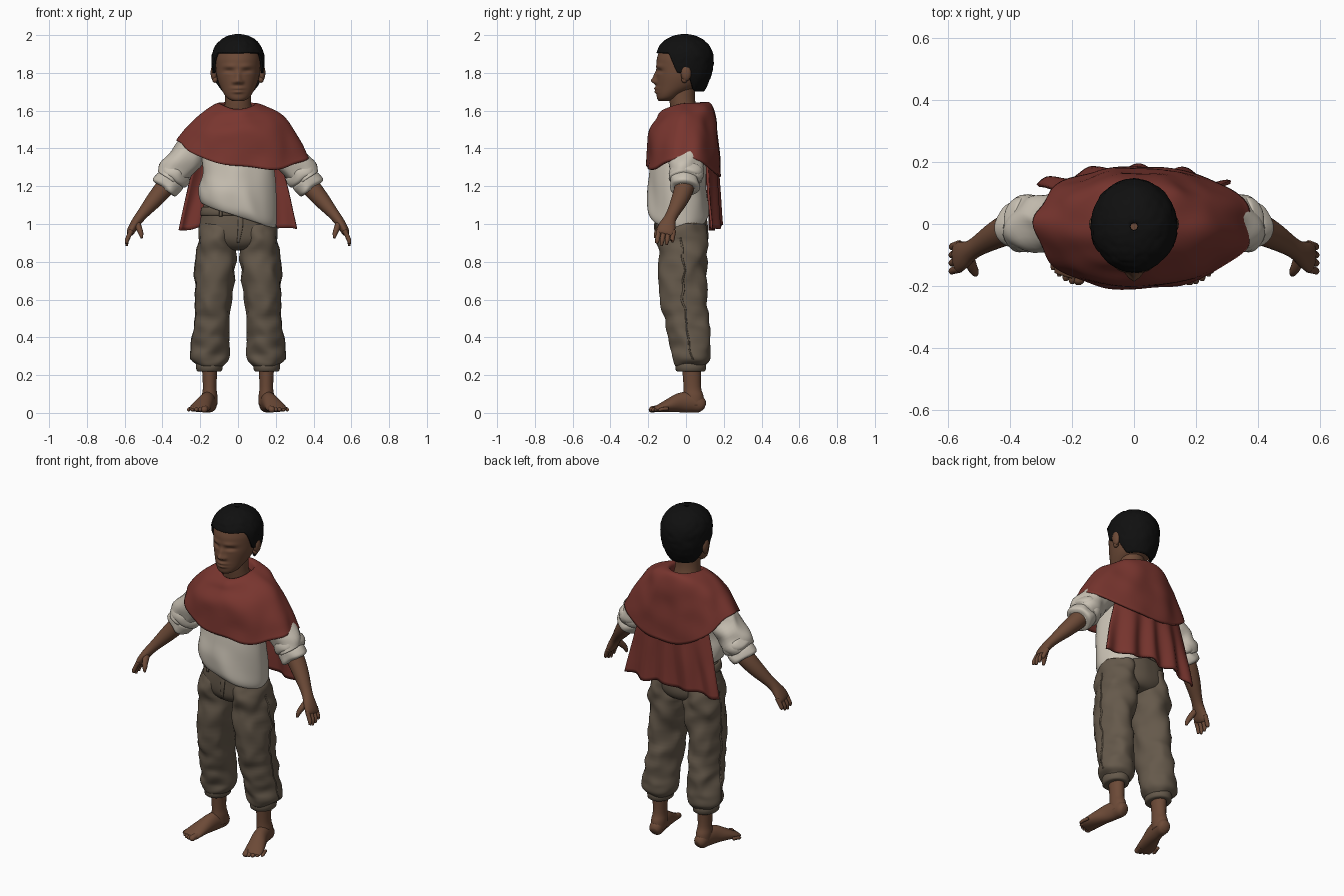
import bpy, bmesh, math
from math import sin, cos, pi, exp
from mathutils import Vector, noise

cube = bpy.data.objects.get("Cube")
if cube:
    bpy.data.objects.remove(cube, do_unlink=True)


def material(name, rgb):
    m = bpy.data.materials.new(name)
    m.use_nodes = True
    m.diffuse_color = (*rgb, 1)
    bsdf = next(n for n in m.node_tree.nodes if n.type == 'BSDF_PRINCIPLED')
    bsdf.inputs["Base Color"].default_value = (*rgb, 1)
    bsdf.inputs["Roughness"].default_value = 0.9
    return m


SKIN = material("brown skin", (0.15, 0.068, 0.038))
HAIR = material("black hair", (0.005, 0.005, 0.005))
RED = material("red cloth", (0.19, 0.036, 0.028))
LINEN = material("cream linen", (0.58, 0.53, 0.45))
TROUSER = material("olive brown cloth", (0.13, 0.10, 0.07))


def spline(rows, k):
    """Densify rows of numbers with a Catmull-Rom spline."""
    out, last = [], len(rows) - 1
    for i in range(last):
        a, b, c, d = rows[max(i - 1, 0)], rows[i], rows[i + 1], rows[min(i + 2, last)]
        for j in range(k):
            t = j / k
            out.append([0.5 * (2 * q + (r - p) * t + (2 * p - 5 * q + 4 * r - s) * t * t
                        + (3 * q - p - 3 * r + s) * t ** 3) for p, q, r, s in zip(a, b, c, d)])
    return out + [list(rows[-1])]


def skin_rings(name, rings, mat, closed=True, caps=True, thick=0, deform=None, side=1):
    """Join rows of points into a smooth surface."""
    bm = bmesh.new()
    grid = []
    for ring in rings:
        pts = [deform(Vector(p)) if deform else Vector(p) for p in ring]
        grid.append([bm.verts.new((p.x * side, p.y, p.z)) for p in pts])
    n = len(grid[0])
    for a, b in zip(grid, grid[1:]):
        for i in range(n if closed else n - 1):
            j = (i + 1) % n
            bm.faces.new((a[i], a[j], b[j], b[i]))
    if caps:
        bm.faces.new(grid[0])
        bm.faces.new(grid[-1])
    bmesh.ops.recalc_face_normals(bm, faces=bm.faces)
    me = bpy.data.meshes.new(name)
    bm.to_mesh(me)
    bm.free()
    me.materials.append(mat)
    me.shade_smooth()
    ob = bpy.data.objects.new(name, me)
    bpy.context.collection.objects.link(ob)
    if thick:
        s = ob.modifiers.new("thickness", 'SOLIDIFY')
        s.thickness, s.offset = thick, 0
    return ob


def stack(name, rows, mat, n=32, k=4, **kw):
    """Horizontal oval sections: z, x, y, half width, half depth."""
    rings = [[(x + a * cos(2 * pi * i / n), y + b * sin(2 * pi * i / n), z) for i in range(n)]
             for z, x, y, a, b in spline(rows, k)]
    return skin_rings(name, rings, mat, **kw)


def tube(name, rows, mat, ref=(0, 1, 0), n=20, k=4, **kw):
    """Oval sections square to a path: x, y, z, radius across, radius along ref."""
    rows = spline(rows, k)
    c = [Vector(r[:3]) for r in rows]
    rings = []
    for i, r in enumerate(rows):
        t = (c[min(i + 1, len(c) - 1)] - c[max(i - 1, 0)]).normalized()
        v = Vector(ref)
        v = (v - t * v.dot(t)).normalized()
        u = t.cross(v)
        rings.append([c[i] + u * r[3] * cos(2 * pi * j / n) + v * r[4] * sin(2 * pi * j / n)
                      for j in range(n)])
    return skin_rings(name, rings, mat, **kw)


def blob(name, loc, size, mat, side=1):
    x, y, z = loc
    rows = [(z - size[2] * cos(a), x, y, size[0] * sin(a), size[1] * sin(a))
            for a in [0.1 + (pi - 0.2) * i / 10 for i in range(11)]]
    return stack(name, rows, mat, n=16, k=1, side=side)


def crumple(amp, freq, squash=1.0):
    def f(p):
        q = Vector((p.x, p.y, p.z * squash)) * freq
        d = noise.noise_vector(q)
        return p + Vector((d.x, d.y, d.z * 0.4)) * amp
    return f


def bump(a, b):
    return exp(-a * a - b * b)


# Head with brow, eye sockets, nose and lips
def face(p):
    if p.y < -0.04:
        x, z = abs(p.x), p.z
        p.y += 0.013 * bump((x - 0.047) / 0.026, (z - 1.808) / 0.014)
        p.y -= 0.006 * bump((x - 0.047) / 0.022, (z - 1.797) / 0.009)
        p.y -= 0.007 * bump((x - 0.045) / 0.035, (z - 1.835) / 0.012)
        p.y -= 0.026 * bump(x / 0.017, (z - 1.757) / 0.016)
        p.y -= 0.014 * bump(x / 0.013, (z - 1.785) / 0.022)
        p.y -= 0.012 * bump((x - 0.02) / 0.010, (z - 1.751) / 0.010)
        p.y -= 0.013 * bump(x / 0.03, (z - 1.718) / 0.008)
        p.y -= 0.012 * bump(x / 0.027, (z - 1.699) / 0.008)
    return p


stack("head", [(1.652, 0, -.115, .03, .03), (1.665, 0, -.1, .055, .053), (1.69, 0, -.08, .075, .076),
               (1.73, 0, -.045, .096, .112), (1.78, 0, -.025, .112, .132), (1.83, 0, -.015, .118, .141),
               (1.88, 0, -.01, .119, .143), (1.93, 0, -.005, .105, .125), (1.97, 0, 0, .06, .07)],
      SKIN, n=80, k=8, deform=face)
stack("neck", [(1.5, 0, .01, .1, .075), (1.6, 0, -.01, .075, .07), (1.66, 0, -.02, .069, .068),
               (1.75, 0, -.02, .07, .07)], SKIN)
for s, tag in ((1, "left"), (-1, "right")):
    blob(tag + "_ear", (.127, .0, 1.8), (.018, .028, .044), SKIN, s)
    blob(tag + "_ear_lobe", (.122, -.008, 1.765), (.014, .017, .018), SKIN, s)

# Hair cap, its lower edge set by direction
hair_rows = spline([(2.0, .012, .012), (1.988, .06, .065), (1.955, .104, .115), (1.91, .129, .142),
                    (1.86, .134, .148), (1.8, .129, .14), (1.75, .115, .122), (1.7, .085, .095)], 6)
N = 72
hair = []
for t in range(30):
    ring = []
    for i in range(N):
        a = 2 * pi * i / N
        back = sin(a)
        edge = 1.905 if back < -.55 else 1.905 - .105 * min(1, (back + .55) / .3)
        if back > -.05:
            edge = 1.84 - .135 * min(1, (back + .05) / .5)
        z = 2.0 - (2.0 - edge) * (t / 29) ** 1.4
        lo = next((r for r in hair_rows if r[0] <= z), hair_rows[-1])
        hi = hair_rows[max(hair_rows.index(lo) - 1, 0)]
        f = min(1, (hi[0] - z) / max(hi[0] - lo[0], 1e-6))
        rx, ry = (hi[m] + (lo[m] - hi[m]) * f for m in (1, 2))
        ring.append((rx * cos(a), -.008 + ry * back, z))
    hair.append(ring)
skin_rings("hair", hair, HAIR, thick=.012, caps=False, deform=crumple(.004, 45))


# Shirt with a slanted, bloused hem
def slant(p):
    p = crumple(.013, 9, .7)(p)
    w = max(0, min(1, (1.3 - p.z) / .2))
    p.z -= w * .35 * p.x
    return p


stack("shirt", [(1.05, 0, -.03, .17, .13), (1.04, 0, -.035, .192, .148), (1.075, 0, -.04, .204, .162),
                (1.14, 0, -.045, .203, .158), (1.22, 0, -.045, .195, .15), (1.32, 0, -.035, .192, .148),
                (1.42, 0, -.015, .195, .135), (1.5, 0, 0, .17, .11), (1.57, 0, .01, .1, .08)],
      LINEN, n=64, k=6, deform=slant)

# Trouser seat, waistband and fly
stack("trouser_seat", [(1.12, 0, -.03, .175, .115), (1.05, 0, -.025, .193, .13), (.97, 0, -.02, .205, .138),
                       (.91, 0, -.018, .198, .132), (.87, 0, -.01, .13, .1), (.86, 0, -.01, .05, .05)],
      TROUSER, n=48, deform=crumple(.008, 10))
stack("waistband", [(1.045, 0, -.027, .193, .13), (1.05, 0, -.027, .2, .139), (1.085, 0, -.027, .194, .135),
                    (1.09, 0, -.027, .185, .125)], TROUSER, n=48, k=2)
tube("fly", [(.012, -.157, 1.05, .013, .005), (.012, -.164, .98, .013, .005), (0, -.152, .9, .006, .005)], TROUSER)

for s, tag in ((1, "left"), (-1, "right")):
    # Trouser leg, ankle band, side seam and belt loops
    leg = [(1.0, .105, -.02, .085, .12), (.93, .11, -.02, .099, .134), (.8, .117, -.017, .108, .129),
           (.6, .13, -.014, .093, .124), (.45, .142, .008, .092, .118), (.34, .15, .028, .096, .103),
           (.285, .152, .032, .094, .099), (.255, .152, .026, .072, .083), (.245, .152, .025, .06, .07)]
    stack(tag + "_trouser_leg", leg, TROUSER, n=48, k=8, deform=crumple(.017, 11, 1.3), side=s)
    stack(tag + "_ankle_band", [(.275, .152, .025, .06, .07), (.265, .152, .025, .07, .081),
                                (.225, .152, .025, .068, .079), (.218, .152, .025, .055, .065)],
          TROUSER, k=2, side=s)
    tube(tag + "_side_seam", [(x + a - .001, y, z, .005, .005) for z, x, y, a, b in leg[1:7]],
         TROUSER, n=8, k=8, deform=crumple(.017, 11, 1.3), side=s)
    tube(tag + "_belt_loop", [(.09, -.156, 1.095, .005, .009), (.092, -.16, 1.04, .005, .009)],
         TROUSER, ref=(1, 0, 0), n=8, side=s)

    # Bare foot turned outward, with toes
    stack(tag + "_ankle", [(.04, .15, .045, .04, .052), (.09, .15, .04, .041, .053), (.14, .15, .033, .036, .046),
                           (.26, .15, .03, .042, .052)], SKIN, n=24, side=s)
    tube(tag + "_foot", [(.145, .098, .035, .02, .022), (.148, .08, .042, .041, .036), (.155, .03, .056, .054, .039),
                         (.168, -.03, .054, .052, .042), (.188, -.09, .039, .036, .05),
                         (.203, -.14, .025, .022, .054), (.212, -.17, .018, .013, .047)],
         SKIN, ref=(1, 0, 0), side=s)
    for i in range(5):
        r = .017 if i == 0 else .0125 - .0008 * i
        x, y = .176 + .0205 * i, -.172 + .003 * i * i
        tube(f"{tag}_toe_{i + 1}", [(x - .008, y + .03, .023, r, r), (x, y, .02, r, r),
                                    (x + .003, y - .014, .016, r * .9, r), (x + .004, y - .024, .014, r * .4, r * .5)],
             SKIN, ref=(1, 0, 0), n=12, side=s)

    # Sleeve with a rolled cuff
    tube(tag + "_sleeve", [(.13, .0, 1.48, .07, .08), (.2, .0, 1.43, .085, .09), (.27, .0, 1.36, .086, .09),
                           (.33, .0, 1.285, .088, .09), (.365, -.005, 1.235, .075, .08)],
         LINEN, n=32, k=6, deform=crumple(.018, 13), side=s)
    for name, x, z, y, r in (("upper_roll", .343, 1.262, .0, .088), ("lower_roll", .372, 1.212, -.005, .08)):
        d = Vector((.56, -.08, -.82)) * .027
        rows = [(x + d.x * q, y + d.y * q, z + d.z * q, r * w, r * w * 1.03)
                for q, w in ((-1.2, .8), (-.9, .95), (0, 1.0), (.9, .95), (1.2, .72), (.7, .55))]
        tube(f"{tag}_cuff_{name}", rows, LINEN, n=32, deform=crumple(.016, 14), side=s)

    # Forearm, palm, fingers and thumb
    tube(tag + "_forearm", [(.34, .0, 1.25, .05, .052), (.39, -.01, 1.19, .05, .052), (.445, -.035, 1.125, .043, .045),
                            (.5, -.068, 1.06, .031, .034), (.528, -.086, 1.025, .027, .034),
                            (.552, -.1, .99, .024, .045), (.568, -.108, .96, .021, .05),
                            (.575, -.112, .945, .014, .044)], SKIN, side=s)
    for i in range(4):
        y, tip = -.148 + .026 * i, (.897, .885, .89, .91)[i]
        tube(f"{tag}_finger_{i + 1}", [(.564, y + .004, .965, .013, .014), (.578, y, .937, .012, .0125),
                                       (.588, y - .004, .912, .011, .0115), (.589, y - .008, tip, .006, .007)],
             SKIN, n=12, side=s)
    tube(tag + "_thumb", [(.535, -.105, 1.005, .018, .02), (.523, -.138, .975, .016, .018),
                          (.514, -.155, .95, .013, .014), (.51, -.163, .925, .006, .007)], SKIN, n=12, side=s)

# Shawl: radius and height down each side, blended around the body
STEPS = 8
side_l, side_r, front, back = (spline(r, STEPS) for r in (
    [(.088, 1.59), (.1, 1.635), (.2, 1.59), (.298, 1.49), (.378, 1.35)],
    [(.088, 1.59), (.1, 1.635), (.195, 1.575), (.262, 1.51), (.315, 1.44)],
    [(.09, 1.56), (.105, 1.605), (.15, 1.56), (.195, 1.475), (.207, 1.315)],
    [(.085, 1.6), (.105, 1.64), (.14, 1.61), (.168, 1.45), (.185, 1.25)]))
shawl = []
for i in range(len(front)):
    t = i / (len(front) - 1)
    ring = []
    for j in range(96):
        a = 2 * pi * j / 96
        c, s = cos(a), sin(a)
        rx, zx = (side_l if c > 0 else side_r)[i]
        ry, zy = (back if s > 0 else front)[i]
        w = abs(c) ** 2.5
        fold = 1 + .022 * t * sin(9 * a + 5 * t)
        if s < 0:
            fold += .05 * s * s * sin(t * 20 + 2.5 * c) * (1 - t)
        z = zx * w + zy * (1 - w) - .035 * t ** 3 * bump((a - 5.3) / .45, 0)
        ring.append((rx * c * fold, ry * s * fold, z))
    shawl.append(ring)
skin_rings("shawl", shawl, RED, caps=False, thick=.012, deform=crumple(.01, 9))

# Hanging back panel with vertical folds
panel = []
for i in range(21):
    t = i / 20
    row = []
    for j in range(61):
        u = j / 30 - 1
        x = u * (.2 + .11 * t ** .8)
        y = .165 - .06 * abs(u) ** 2.5 + t * (.012 + .016 * sin(u * 13 + t))
        row.append((x, y, 1.4 - .405 * t - .025 * t * abs(u) + .008 * t * sin(u * 9)))
    panel.append(row)
skin_rings("shawl_back_panel", panel, RED, closed=False, caps=False, thick=.012, deform=crumple(.008, 10, .4))
